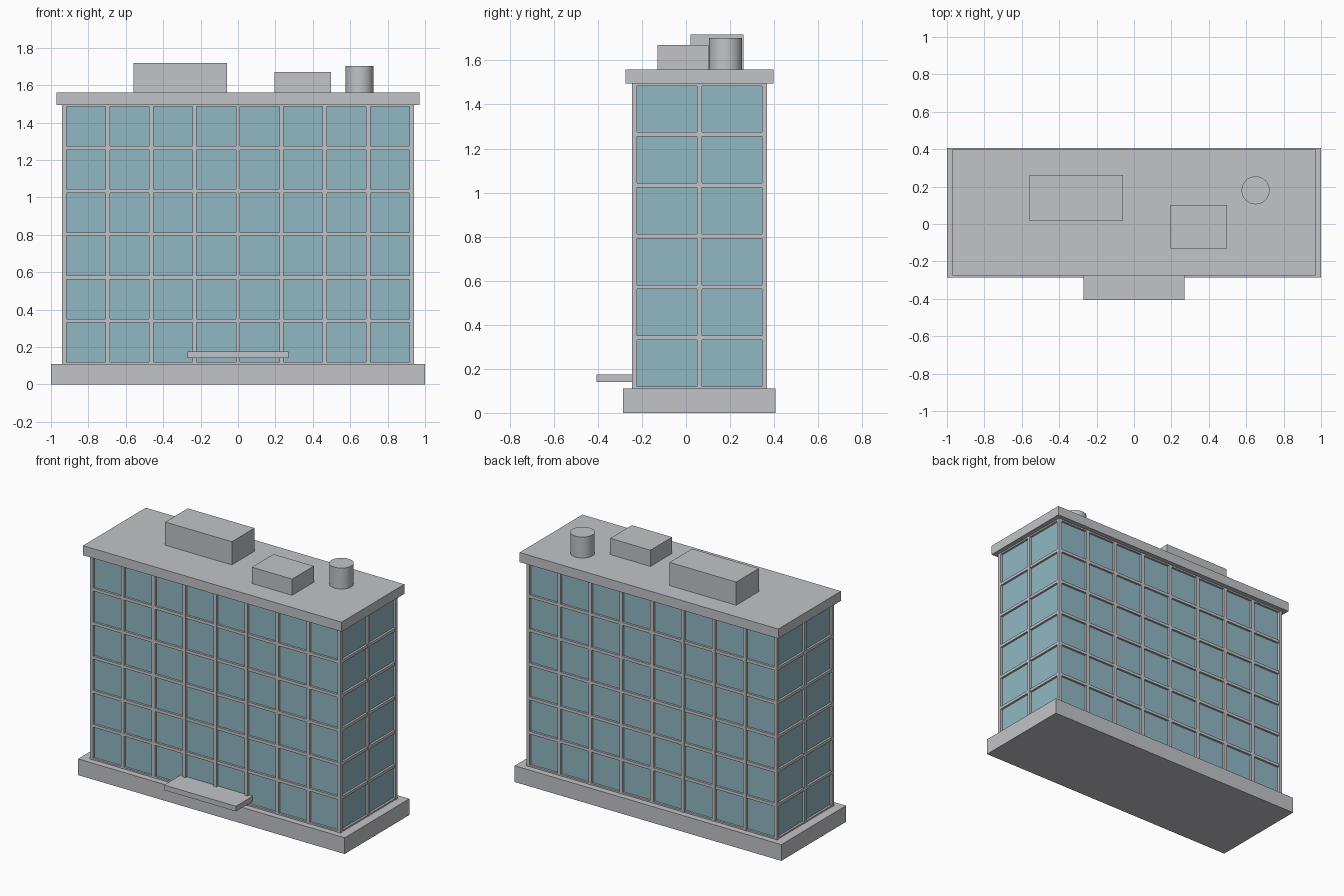
import bpy
import bmesh
from mathutils import Matrix

if "Cube" in bpy.data.objects:
    bpy.data.objects.remove(bpy.data.objects["Cube"], do_unlink=True)


def make_material(name, rgb):
    mat = bpy.data.materials.new(name)
    mat.use_nodes = True
    colour = (*rgb, 1)
    mat.diffuse_color = colour
    mat.node_tree.nodes["Principled BSDF"].inputs["Base Color"].default_value = colour
    return mat


concrete = make_material("concrete grey", (0.54, 0.55, 0.58))
glass = make_material("blue glass", (0.28, 0.475, 0.55))


def add_box(bm, x, y, z):
    """Add a box from (low, high) ranges on each axis."""
    size = [r[1] - r[0] for r in (x, y, z)]
    mid = [(r[0] + r[1]) / 2 for r in (x, y, z)]
    bmesh.ops.create_cube(bm, size=1, matrix=Matrix.Translation(mid) @ Matrix.Diagonal((*size, 1)))


def make_object(name, bm, mat):
    mesh = bpy.data.meshes.new(name)
    bm.to_mesh(mesh)
    bm.free()
    mesh.materials.append(mat)
    obj = bpy.data.objects.new(name, mesh)
    bpy.context.collection.objects.link(obj)
    return obj


def box(name, x, y, z, mat=concrete):
    bm = bmesh.new()
    add_box(bm, x, y, z)
    return make_object(name, bm, mat)


def around(mid, half):
    return (mid - half, mid + half)


CY = 0.061                      # centre of the tower in y
HX, HY = 0.94, 0.306            # half size of the tower
BASE, EAVE, ROOF = 0.11, 1.495, 1.56
RECESS, BAR = 0.016, 0.023      # glass depth, bar width
BAYS, SIDE_BAYS, FLOORS = 8, 2, 6

# Main masses
box("base_slab", (-1, 1), around(CY, 0.346), (0, BASE))
box("glass_walls", around(0, HX - RECESS), around(CY, HY - RECESS), (BASE, EAVE), glass)
box("roof_slab", around(0, 0.97), around(CY, 0.336), (EAVE, ROOF))
box("entrance_canopy", around(0, 0.27), (-0.407, CY - HY + RECESS), (0.14, 0.175))

# Vertical bars on all four walls
bm = bmesh.new()
for i in range(BAYS + 1):
    x = -HX + BAR / 2 + i * (2 * HX - BAR) / BAYS
    for s in (-1, 1):
        add_box(bm, around(x, BAR / 2), around(CY + s * (HY - BAR / 2), BAR / 2), (BASE, EAVE))
for i in range(1, SIDE_BAYS):
    y = CY - HY + BAR / 2 + i * (2 * HY - BAR) / SIDE_BAYS
    for s in (-1, 1):
        add_box(bm, around(s * (HX - BAR / 2), BAR / 2), around(y, BAR / 2), (BASE, EAVE))
make_object("vertical_bars", bm, concrete)

# Floor bands, set just behind the vertical bars
bm = bmesh.new()
for i in range(FLOORS + 1):
    z = BASE + i * (EAVE - BASE) / FLOORS
    low, high = max(BASE, z - 0.01), min(EAVE, z + 0.01)
    add_box(bm, around(0, HX - 0.002), around(CY, HY - 0.002), (low, high))
make_object("floor_bands", bm, concrete)

# Rooftop equipment
box("large_plant_room", (-0.56, -0.06), (0.02, 0.262), (ROOF, 1.717))
box("small_plant_room", (0.195, 0.497), (-0.13, 0.102), (ROOF, 1.67))
bpy.ops.mesh.primitive_cylinder_add(vertices=32, radius=0.075, depth=0.142,
                                    location=(0.65, 0.18, ROOF + 0.071))
tank = bpy.context.object
tank.name = "water_tank"
tank.data.materials.append(concrete)
bpy.ops.object.shade_smooth_by_angle()
